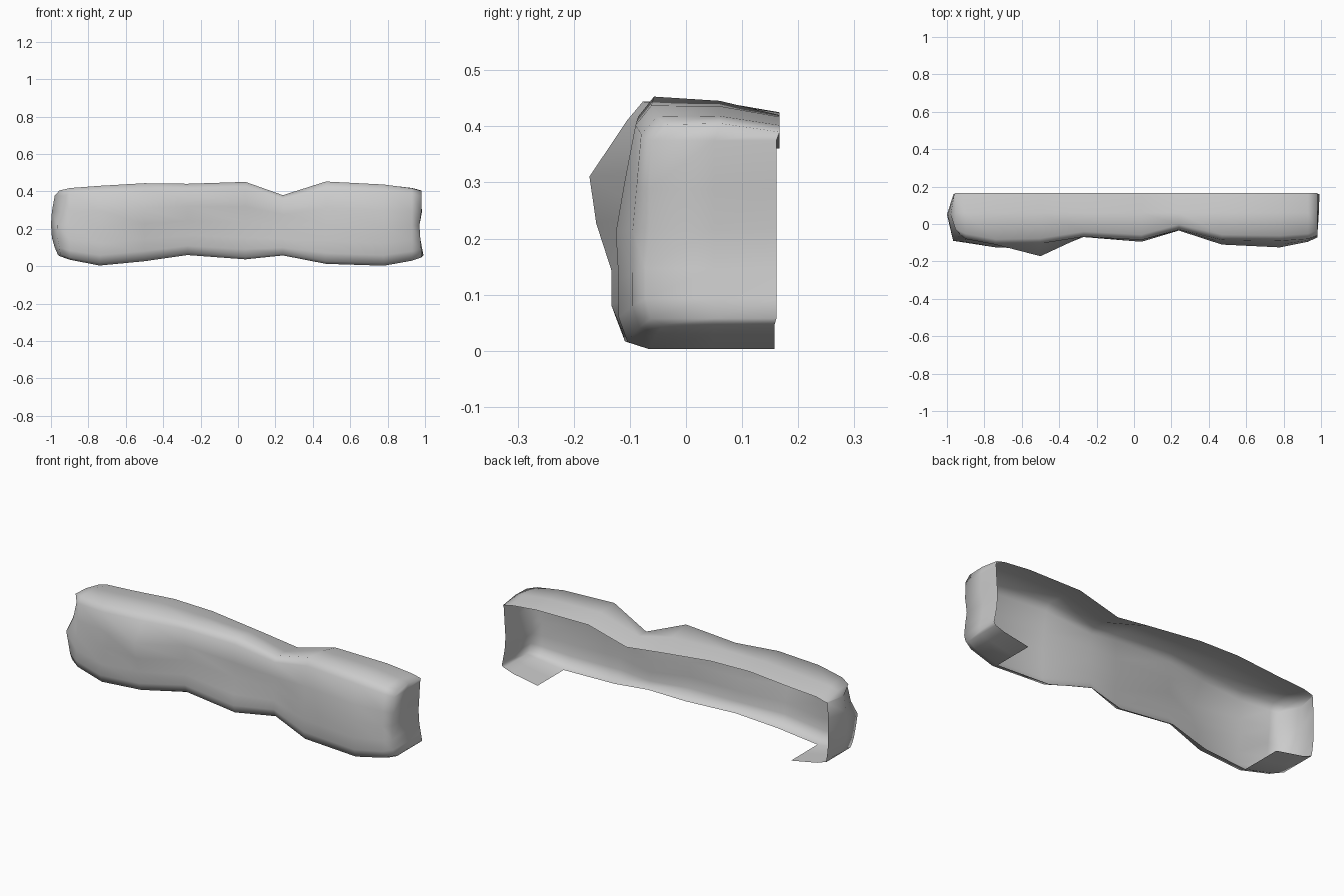
import bpy
import bmesh

cube = bpy.data.objects.get("Cube")
if cube:
    bpy.data.objects.remove(cube, do_unlink=True)

grey = bpy.data.materials.new("plain grey")
grey.use_nodes = True
colour = (0.6, 0.6, 0.6, 1)
grey.diffuse_color = colour
grey.node_tree.nodes["Principled BSDF"].inputs["Base Color"].default_value = colour

# Stations along the length: x, back rim z, ridge z, bottom z,
# then the front's y at its top edge, upper, middle and lower rows
STATIONS = [
    (-0.955, 0.38, 0.405, 0.055, -0.055, -0.07, -0.09, -0.075),
    (-0.90, 0.395, 0.418, 0.035, -0.08, -0.085, -0.095, -0.10),
    (-0.74, 0.405, 0.430, 0.004, -0.11, -0.105, -0.11, -0.125),
    (-0.50, 0.425, 0.444, 0.027, -0.105, -0.172, -0.16, -0.133),
    (-0.27, 0.42, 0.441, 0.06, -0.068, -0.065, -0.065, -0.07),
    (0.04, 0.385, 0.451, 0.037, -0.085, -0.085, -0.08, -0.095),
    (0.24, 0.36, 0.380, 0.058, -0.03, -0.035, -0.03, -0.035),
    (0.47, 0.42, 0.453, 0.013, -0.085, -0.10, -0.11, -0.11),
    (0.78, 0.417, 0.437, 0.003, -0.09, -0.11, -0.125, -0.12),
    (0.93, 0.402, 0.417, 0.03, -0.08, -0.088, -0.095, -0.095),
    (0.98, 0.39, 0.403, 0.047, -0.062, -0.065, -0.065, -0.072),
]
FLOOR_LIMIT = 0.7

bm = bmesh.new()


def section(x, rim, ridge, low, edge, upper, middle, lower):
    """Points from the back rim, over the top, down the front and under."""
    span = ridge - low
    points = [
        (0.167, rim), (0.06, (rim + ridge) / 2 + 0.009), (edge + 0.028, ridge),
        (edge, ridge - span * 0.08), (upper, low + span * 0.68),
        (middle, low + span * 0.48), (lower, low + span * 0.28),
        (lower, low + span * 0.13), (lower * 0.87, low + span * 0.03),
        (lower * 0.55, low),
    ]
    if abs(x) > FLOOR_LIMIT:
        points += [(0.05, low), (0.158, low)]
    return [bm.verts.new((x, y, z)) for y, z in points]


def skin(row_a, row_b):
    for i in range(min(len(row_a), len(row_b)) - 1):
        bm.faces.new((row_a[i], row_b[i], row_b[i + 1], row_a[i + 1]))


# Front, top and the short floor flaps at both ends
rows = [section(*s) for s in STATIONS]
for a, b in zip(rows, rows[1:]):
    skin(a, b)


# End caps: each row has x offsets for its back, centre and front points
def cap(ring, offsets):
    grid = [ring[0:3]]
    for v, (back, centre, front) in zip(ring[3:9], offsets):
        x, y, z = v.co
        grid.append([bm.verts.new((x + back, 0.161, z)),
                     bm.verts.new((x + centre, 0.05, z)), v])
        v.co.x += front
    grid.append([ring[11], ring[10], ring[9]])
    for a, b in zip(grid, grid[1:]):
        skin(a, b)


cap(rows[0], [(-0.005, -0.025, 0.025), (-0.01, -0.04, 0.015), (-0.01, -0.045, -0.012),
              (-0.01, -0.04, -0.01), (-0.005, -0.025, 0.0), (0, -0.01, 0.005)])
cap(rows[-1], [(0.0, 0.0, 0.0), (-0.005, 0.003, 0.0), (-0.01, -0.012, -0.01),
               (-0.005, -0.005, -0.005), (0.005, 0.005, 0.0), (0.012, 0.008, 0.0)])

# Face outward and shade smoothly
bmesh.ops.recalc_face_normals(bm, faces=bm.faces)
front = [f for f in bm.faces if abs(f.normal.y) > 0.8]
if sum(f.normal.y for f in front) > 0:
    bmesh.ops.reverse_faces(bm, faces=bm.faces)
for f in bm.faces:
    f.smooth = True

mesh = bpy.data.meshes.new("open_back_shell")
bm.to_mesh(mesh)
bm.free()
mesh.materials.append(grey)
shell = bpy.data.objects.new("open_back_shell", mesh)
bpy.context.collection.objects.link(shell)
